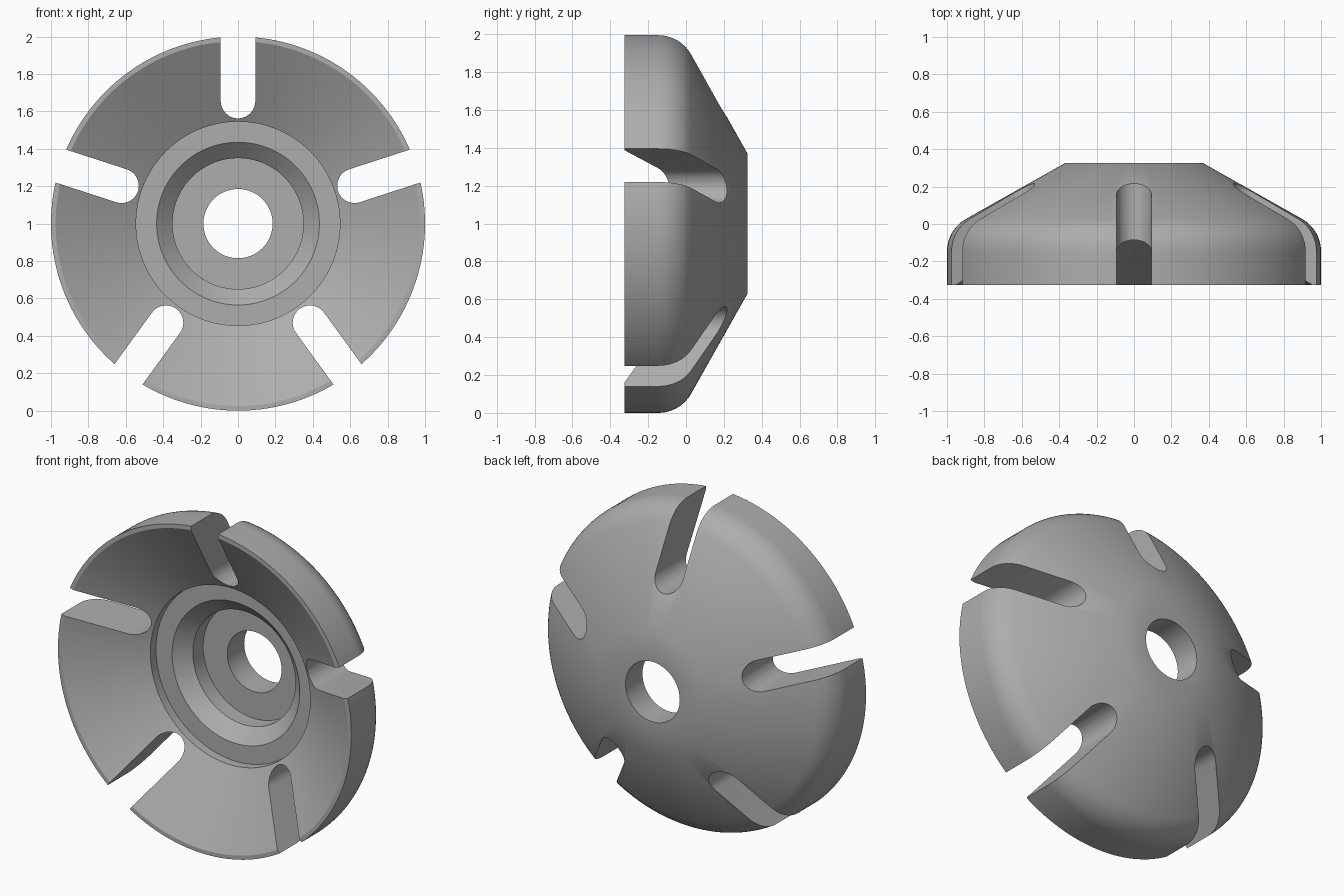
import bpy, bmesh
from math import sin, cos, pi, radians
from mathutils import Matrix, Vector

if "Cube" in bpy.data.objects:
    bpy.data.objects.remove(bpy.data.objects["Cube"], do_unlink=True)

grey = bpy.data.materials.new("plain grey")
grey.use_nodes = True
colour = (0.42, 0.42, 0.42, 1)
grey.diffuse_color = colour
grey.node_tree.nodes["Principled BSDF"].inputs["Base Color"].default_value = colour


def make_object(name, bm):
    bmesh.ops.recalc_face_normals(bm, faces=bm.faces)
    mesh = bpy.data.meshes.new(name)
    bm.to_mesh(mesh)
    bm.free()
    mesh.materials.append(grey)
    obj = bpy.data.objects.new(name, mesh)
    bpy.context.collection.objects.link(obj)
    return obj


# Dished disc: (radius, depth) profile turned around the y axis
shoulder = [(0.8 + 0.2 * cos(radians(a)), -0.147 + 0.2 * sin(radians(a)))
            for a in range(0, 61, 6)]
hub = [(0.37, 0.325), (0.185, 0.325), (0.185, 0.16), (0.35, 0.16), (0.35, 0.06),
       (0.435, -0.02), (0.545, -0.02), (0.545, -0.075)]
profile = [(1, -0.325)] + shoulder + hub + [(0.975, -0.325)]
steps = 160
bm = bmesh.new()
rings = [[bm.verts.new((r * cos(2 * pi * i / steps), y, 1 + r * sin(2 * pi * i / steps)))
          for i in range(steps)] for r, y in profile]
for a, b in zip(rings, rings[1:] + rings[:1]):
    for i in range(steps):
        j = (i + 1) % steps
        bm.faces.new((a[i], a[j], b[j], b[i]))
disc = make_object("slotted_disc", bm)

# Five round-ended slot cutters
half_width, slot_centre = 0.0925, 0.655
outline = [(half_width * cos(t), slot_centre + half_width * sin(t))
           for t in (pi + pi * k / 20 for k in range(21))]
outline += [(half_width, 1.2), (-half_width, 1.2)]
bm = bmesh.new()
for k in range(5):
    turn = Matrix.Rotation(2 * pi * k / 5, 3, 'Y')
    front, back = ([bm.verts.new(turn @ Vector((x, y, z)) + Vector((0, 0, 1)))
                    for x, z in outline] for y in (-0.6, 0.6))
    bm.faces.new(front)
    bm.faces.new(back)
    for i in range(len(outline)):
        j = (i + 1) % len(outline)
        bm.faces.new((front[i], front[j], back[j], back[i]))
cutter = make_object("slot_cutter", bm)

# Cut the slots, then drop the helper
cut = disc.modifiers.new("slots", 'BOOLEAN')
cut.operation = 'DIFFERENCE'
cut.solver = 'EXACT'
cut.object = cutter
bpy.ops.object.select_all(action='DESELECT')
bpy.context.view_layer.objects.active = disc
disc.select_set(True)
bpy.ops.object.modifier_apply(modifier=cut.name)
bpy.data.objects.remove(cutter, do_unlink=True)
bpy.ops.object.shade_smooth_by_angle(angle=radians(30))
